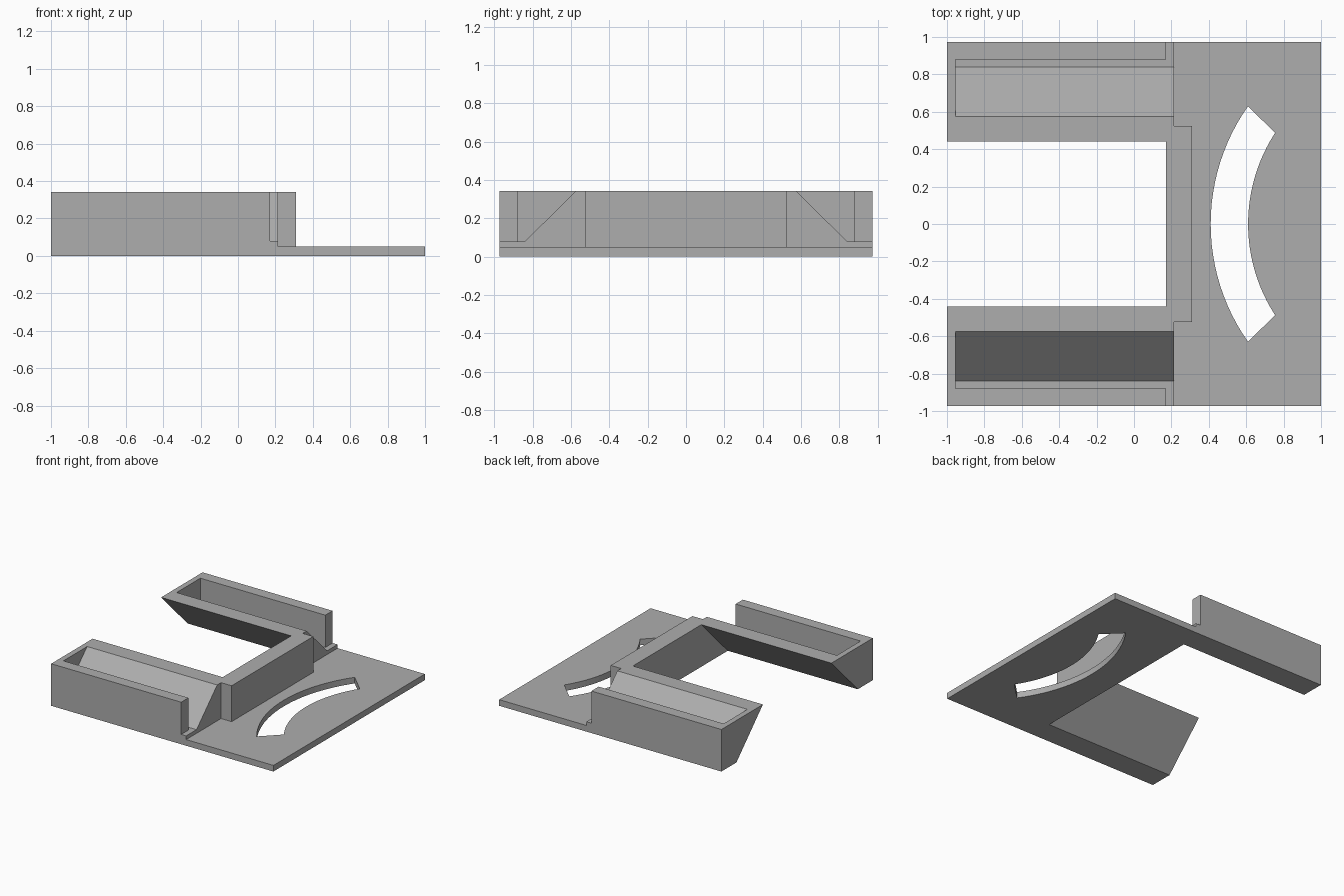
import bpy, bmesh, math

cube = bpy.data.objects.get("Cube")
if cube:
    bpy.data.objects.remove(cube, do_unlink=True)

grey = bpy.data.materials.new("plain grey")
grey.use_nodes = True
GREY = (0.42, 0.42, 0.42, 1)
grey.diffuse_color = GREY
grey.node_tree.nodes["Principled BSDF"].inputs["Base Color"].default_value = GREY

HALF = 0.973     # half the width
TOP = 0.342      # height of walls and arms
PLATE = 0.05     # plate thickness
FLOOR = 0.08     # trough floor height
BACK, WALL, LIP = -1.0, 0.17, 0.215


def prism(name, outline, start, end, axis="X"):
    """Extrude a (y, z) outline along X, or an (x, y) outline along Z."""
    bm = bmesh.new()
    place = (lambda a, b: (start, a, b)) if axis == "X" else (lambda a, b: (a, b, start))
    face = bm.faces.new([bm.verts.new(place(a, b)) for a, b in outline])
    out = bmesh.ops.extrude_face_region(bm, geom=[face])
    step = (end - start, 0, 0) if axis == "X" else (0, 0, end - start)
    bmesh.ops.translate(bm, vec=step, verts=[v for v in out["geom"] if isinstance(v, bmesh.types.BMVert)])
    bmesh.ops.recalc_face_normals(bm, faces=bm.faces)
    mesh = bpy.data.meshes.new(name)
    bm.to_mesh(mesh)
    bm.free()
    mesh.materials.append(grey)
    obj = bpy.data.objects.new(name, mesh)
    bpy.context.collection.objects.link(obj)
    return obj


def combine(target, other, operation):
    """Apply a boolean and remove the helper."""
    mod = target.modifiers.new("join", "BOOLEAN")
    mod.operation, mod.object, mod.solver = operation, other, "EXACT"
    other.hide_render = True
    bpy.context.view_layer.objects.active = target
    bpy.ops.object.modifier_apply(modifier=mod.name)
    bpy.data.objects.remove(other, do_unlink=True)


def rect(a0, a1, b0, b1):
    return [(a0, b0), (a1, b0), (a1, b1), (a0, b1)]


# Flat plate with the curved slot
frame = prism("bracket_frame", rect(WALL, 1, -HALF, HALF), 0, PLATE, "Z")


def arc(radius, limit, steps=24):
    centre = 1.505
    angles = [limit * (2 * i / steps - 1) for i in range(steps + 1)]
    return [(centre - radius * math.cos(a), radius * math.sin(a)) for a in angles]


slot = prism("slot_cutter", arc(1.095, math.radians(35.1)) + arc(0.895, math.radians(33))[::-1], -0.1, 0.2, "Z")
combine(frame, slot, "DIFFERENCE")

# Cross wall and the sloped web behind it
combine(frame, prism("cross_wall", rect(-0.525, 0.525, 0, TOP), WALL, 0.31), "UNION")
half_web = [(HALF, 0), (HALF, FLOOR), (0.84, FLOOR), (0.575, TOP)]
web = half_web + [(-y, z) for y, z in reversed(half_web)]
combine(frame, prism("web", web, WALL, LIP), "UNION")

# Two arms with sloped undersides, each hollowed into a trough
for side in (1, -1):
    arm = prism("arm", [(side * y, z) for y, z in
                        [(0.44, TOP), (0.78, 0), (HALF, 0), (HALF, TOP)]], BACK, WALL + 0.02)
    reach = 0.1
    trough = prism("trough_cutter", [(side * y, z) for y, z in
                   [(0.575 - reach, TOP + reach), (0.575, TOP), (0.84, FLOOR), (0.88, FLOOR),
                    (0.88, TOP + reach)]], -0.955, 0.4)
    combine(arm, trough, "DIFFERENCE")
    notch = prism("notch_cutter", [(side * y, z) for y, z in rect(0.86, 1.1, FLOOR, 0.5)], WALL, 0.4)
    combine(arm, notch, "DIFFERENCE")
    combine(frame, arm, "UNION")

# Tidy the flat faces
bm = bmesh.new()
bm.from_mesh(frame.data)
bmesh.ops.remove_doubles(bm, verts=bm.verts, dist=0.0002)
bmesh.ops.dissolve_limit(bm, angle_limit=math.radians(0.5), verts=bm.verts, edges=bm.edges)
bm.to_mesh(frame.data)
bm.free()
